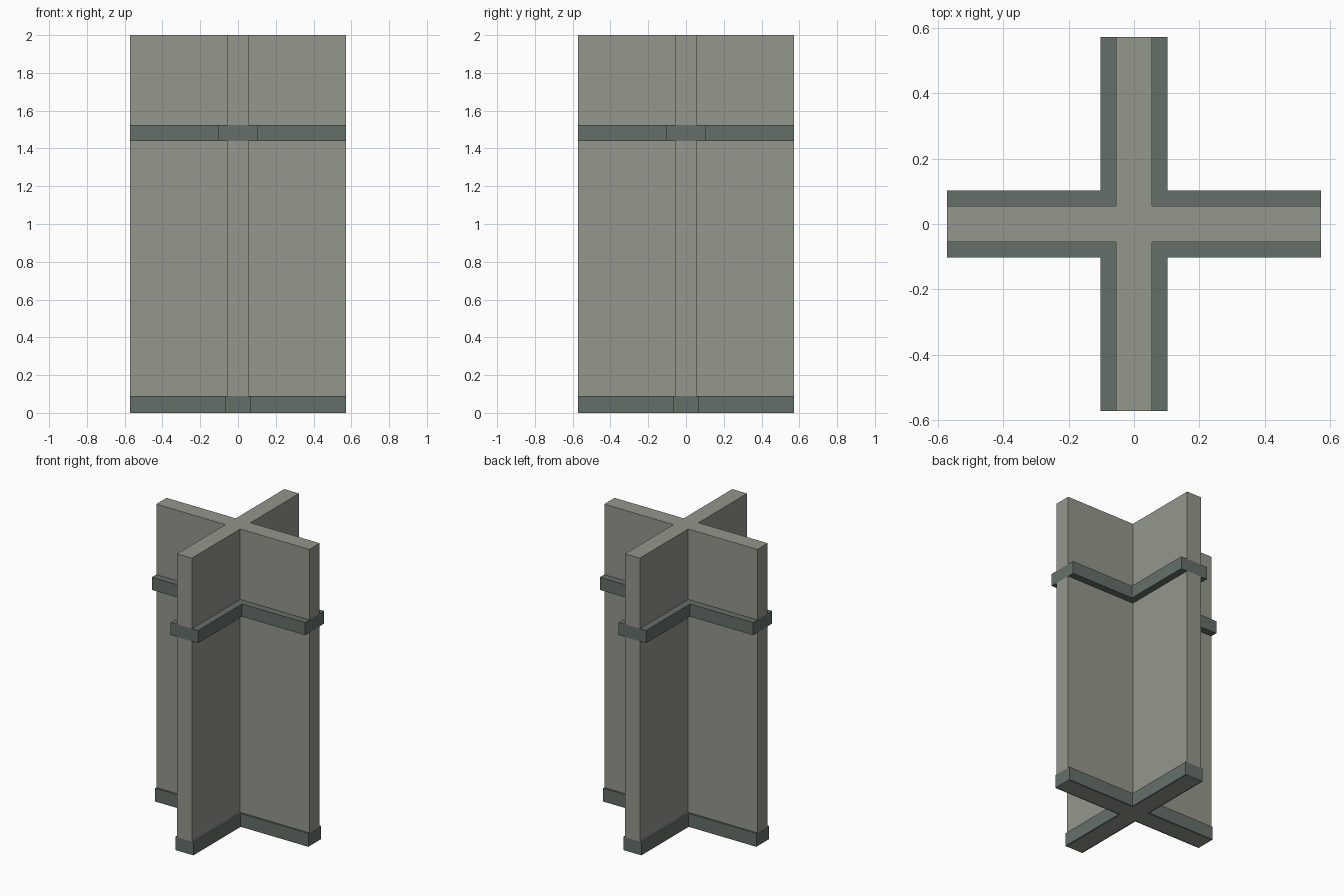
import bpy, bmesh

if "Cube" in bpy.data.objects:
    bpy.data.objects.remove(bpy.data.objects["Cube"])

ARM = 0.571        # arm half length
WALL = 0.055       # wall half thickness


def material(name, rgb):
    m = bpy.data.materials.new(name)
    m.diffuse_color = (*rgb, 1)
    m.use_nodes = True
    m.node_tree.nodes["Principled BSDF"].inputs["Base Color"].default_value = m.diffuse_color
    return m


wall_mat = material("pale stone", (0.296, 0.310, 0.262))
band_mat = material("dark trim", (0.130, 0.159, 0.138))


def quarter_turns(points):
    """Repeat 2D points through four quarter turns."""
    out = []
    for _ in range(4):
        out.append(list(points))
        points = [(-y, x) for x, y in points]
    return out


def cross(w):
    """Outline of a plus shape, counter-clockwise."""
    return sum(quarter_turns([(ARM, -w), (ARM, w), (w, w)]), [])


def prism(name, w, z0, z1, mat, open_bottom=False):
    bm = bmesh.new()
    lo = [bm.verts.new((x, y, z0)) for x, y in cross(w)]
    hi = [bm.verts.new((x, y, z1)) for x, y in cross(w)]
    n = len(lo)
    for i in range(n):
        j = (i + 1) % n
        bm.faces.new((lo[i], lo[j], hi[j], hi[i]))
    bm.faces.new(hi)
    mats = [mat]
    if open_bottom:
        # underside: pale wall cross edged by the trim
        f = bm.faces.new([bm.verts.new((x, y, z0)) for x, y in reversed(cross(WALL))])
        f.material_index = 1
        rim = [(ARM, WALL), (ARM, w), (w, w), (w, ARM), (WALL, ARM), (WALL, WALL)]
        for pts in quarter_turns(rim):
            bm.faces.new([bm.verts.new((x, y, z0)) for x, y in reversed(pts)])
        mats.append(wall_mat)
        bmesh.ops.remove_doubles(bm, verts=bm.verts, dist=1e-5)
    else:
        bm.faces.new(lo[::-1])
    me = bpy.data.meshes.new(name)
    bm.to_mesh(me)
    bm.free()
    for m in mats:
        me.materials.append(m)
    ob = bpy.data.objects.new(name, me)
    bpy.context.collection.objects.link(ob)


# Stacked cross-shaped sections
prism("base_trim", 0.067, 0.0, 0.09, band_mat, open_bottom=True)
prism("lower_wall", WALL, 0.09, 1.44, wall_mat)
prism("upper_band", 0.102, 1.44, 1.525, band_mat)
prism("upper_wall", WALL, 1.525, 2.0, wall_mat)
